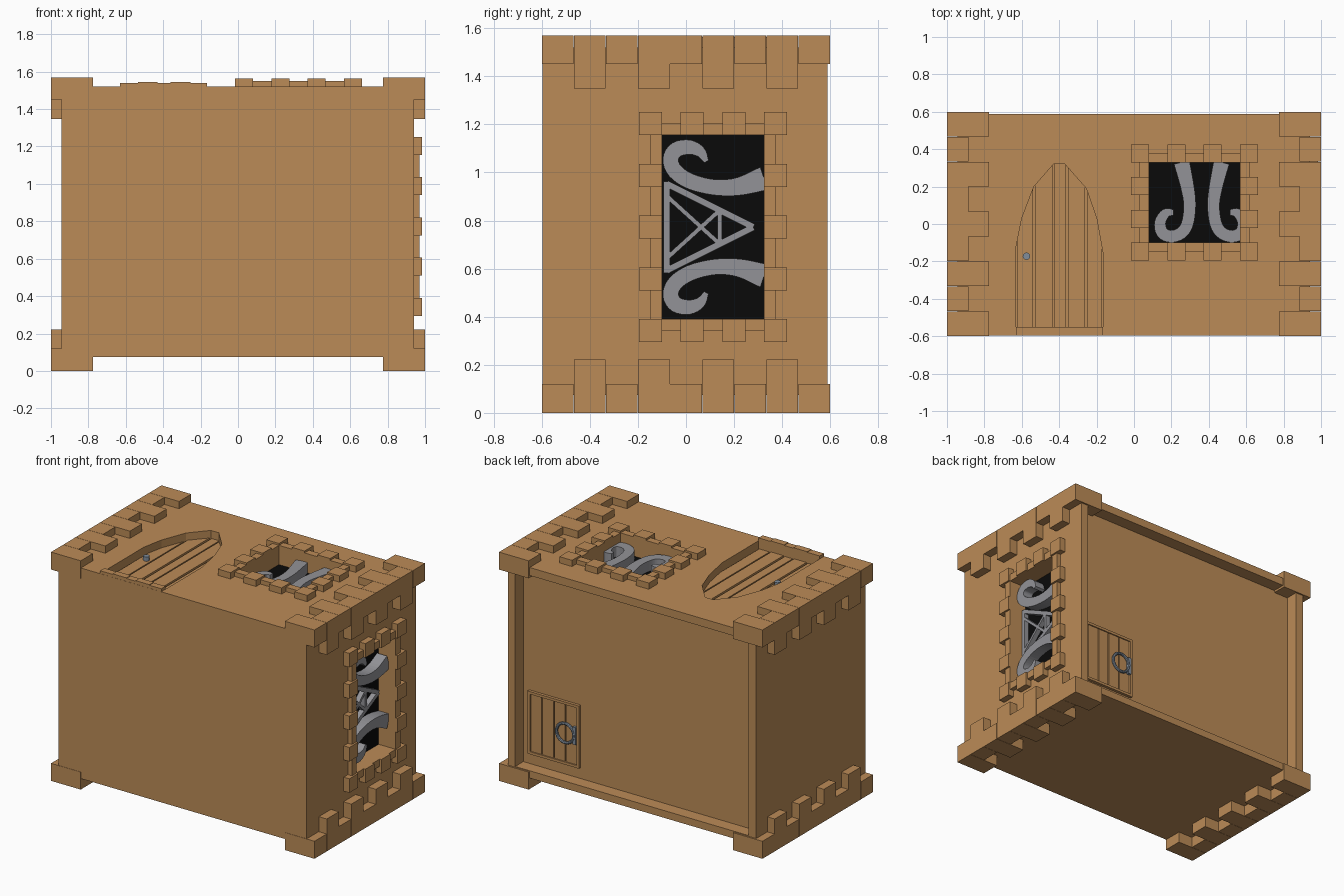
import bpy, bmesh, math
from mathutils import Vector

if "Cube" in bpy.data.objects:
    bpy.data.objects.remove(bpy.data.objects["Cube"])


def material(name, rgb):
    m = bpy.data.materials.new(name)
    m.diffuse_color = (*rgb, 1)
    m.use_nodes = True
    m.node_tree.nodes["Principled BSDF"].inputs["Base Color"].default_value = m.diffuse_color
    return m


STONE = material("warm_brown", (0.50, 0.26, 0.095))
IRON = material("iron_grey", (0.29, 0.29, 0.31))
STEEL = material("blue_steel", (0.22, 0.27, 0.33))
BLACK = material("window_black", (0.003, 0.003, 0.003))

# planes: (u, v, height) to world space
TOP = lambda u, v, h: (u, v, h)
RIGHT = lambda u, v, h: (h, u, v)
BACK = lambda u, v, h: (u, h, v)


def finish(name, bm, mat):
    bmesh.ops.recalc_face_normals(bm, faces=bm.faces[:])
    me = bpy.data.meshes.new(name)
    bm.to_mesh(me)
    bm.free()
    ob = bpy.data.objects.new(name, me)
    bpy.context.collection.objects.link(ob)
    me.materials.append(mat)
    return ob


def add_prism(bm, pts, h0, h1, plane):
    lo = [bm.verts.new(plane(u, v, h0)) for u, v in pts]
    hi = [bm.verts.new(plane(u, v, h1)) for u, v in pts]
    bm.faces.new(lo[::-1])
    bm.faces.new(hi)
    n = len(pts)
    for i in range(n):
        j = (i + 1) % n
        bm.faces.new((lo[i], lo[j], hi[j], hi[i]))


def rect(u0, u1, v0, v1):
    return [(u0, v0), (u1, v0), (u1, v1), (u0, v1)]


def parts(name, items, plane, mat):
    """items: list of (points, h0, h1) joined in one object"""
    bm = bmesh.new()
    for pts, h0, h1 in items:
        add_prism(bm, pts, h0, h1, plane)
    return finish(name, bm, mat)


def bar(a, b, w):
    a, b = Vector(a), Vector(b)
    d = (b - a).normalized() * w / 2
    n = Vector((-d.y, d.x))
    return [tuple(p) for p in (a - n, b - n, b + n, a + n)]


def ribbon(path, steps=4):
    """Outline of a curved band through (u, v, width) points"""
    P = [Vector(p) for p in path]
    P = [2 * P[0] - P[1]] + P + [2 * P[-1] - P[-2]]
    c = []
    for i in range(1, len(P) - 2):
        a, b, d, e = P[i - 1:i + 3]
        for k in range(steps):
            t = k / steps
            c.append(0.5 * (2 * b + (d - a) * t + (2 * a - 5 * b + 4 * d - e) * t * t
                            + (3 * b - a - 3 * d + e) * t ** 3))
    c.append(P[-2])
    left, right = [], []
    for i, p in enumerate(c):
        d = c[min(i + 1, len(c) - 1)] - c[max(i - 1, 0)]
        n = Vector((-d.y, d.x)).normalized() * p.z / 2
        left.append((p.x + n.x, p.y + n.y))
        right.append((p.x - n.x, p.y - n.y))
    return left + right[::-1]


# main block with recesses cut for the windows, the door and the back panel
ARCH = [(-0.63, -0.12), (-0.60, 0.03), (-0.535, 0.20), (-0.43, 0.32),
        (-0.37, 0.32), (-0.255, 0.19), (-0.20, 0.03), (-0.165, -0.16)]
body = parts("house_body", [(rect(-0.945, 0.94, -0.597, 0.588), 0.075, 1.52)], TOP, STONE)
cuts = [
    (rect(0.08, 0.567, -0.10, 0.33), 1.41, 1.7, TOP),
    (rect(-0.10, 0.325, 0.39, 1.155), 0.83, 1.2, RIGHT),
    (rect(-0.885, 0.885, 0.125, 1.465), 0.50, 0.8, BACK),
    ([(-0.63, -0.57)] + ARCH + [(-0.165, -0.57)], 1.445, 1.7, TOP),
]
for pts, h0, h1, plane in cuts:
    cutter = parts("cutter", [(pts, h0, h1)], plane, STONE)
    cutter.hide_render = True
    mod = body.modifiers.new("cut", "BOOLEAN")
    mod.operation, mod.solver, mod.object = "DIFFERENCE", "EXACT", cutter
    bpy.context.view_layer.objects.active = body
    bpy.ops.object.modifier_apply(modifier=mod.name)
    bpy.data.objects.remove(cutter)

# corner stones: nine alternating blocks along each of the four long edges
for sx in (-1, 1):
    for top in (False, True):
        items = []
        for i in range(9):
            y0 = -0.6 + i * 1.2 / 9 + 0.001
            lx, lz = ((0.225, 0.12), (0.115, 0.222))[i % 2]
            z0, z1 = (1.57 - lz, 1.57) if top else (0, lz)
            x0, x1 = sorted((sx, sx * (1 - lx)))
            items.append((rect(x0, x1, y0, y0 + 0.1315), z0, z1))
        parts(("upper" if top else "lower") + ("_right" if sx > 0 else "_left") + "_corner_stones",
              items, TOP, STONE)


def window_frame(name, u0, u1, v0, v1, nu, nv, base, plane):
    """Alternating large and small stones around an opening"""
    b, s = 0.096, 0.05
    items = []

    def side(lo, hi, n, make):
        pitch = (hi - lo + b) / (n - 1)
        for i in range(n):
            c = lo - b / 2 + i * pitch
            items.append((make(c - b / 2, c + b / 2, b), base - 0.02, base + 0.043))
            if i < n - 1:
                items.append((make(c + b / 2, c + pitch - b / 2, s), base - 0.02, base + 0.03))

    side(u0, u1, nu, lambda a, c, w: rect(a, c, v1, v1 + w))
    side(u0, u1, nu, lambda a, c, w: rect(a, c, v0 - w, v0))
    n_before = len(items)
    side(v0, v1, nv, lambda a, c, w: rect(u0 - w, u0, a, c))
    side(v0, v1, nv, lambda a, c, w: rect(u1, u1 + w, a, c))
    # the corner stones are already part of the rows above and below
    cols = [it for it in items[n_before:]
            if min(p[1] for p in it[0]) > v0 - 0.01 and max(p[1] for p in it[0]) < v1 + 0.01]
    parts(name, items[:n_before] + cols, plane, STONE)


window_frame("top_window_frame", 0.08, 0.567, -0.10, 0.33, 4, 4, 1.52, TOP)
window_frame("side_window_frame", -0.10, 0.325, 0.39, 1.155, 4, 5, 0.94, RIGHT)
parts("top_window_pane", [(rect(0.08, 0.567, -0.10, 0.33), 1.411, 1.418)], TOP, BLACK)
parts("side_window_pane", [(rect(-0.10, 0.325, 0.39, 1.155), 0.832, 0.84)], RIGHT, BLACK)

# iron scrolls in the top window
scroll = [(0.255, 0.33, 0.085), (0.285, 0.2, 0.072), (0.298, 0.1, 0.065), (0.285, 0.0, 0.065),
          (0.25, -0.05, 0.065), (0.195, -0.066, 0.065), (0.15, -0.045, 0.065),
          (0.14, 0.01, 0.06), (0.17, 0.058, 0.05), (0.21, 0.062, 0.03)]
mirrored = [(0.647 + 0.076 - u, v, w) for u, v, w in scroll]
parts("top_window_scrolls", [(ribbon(p), 1.415, 1.49) for p in (scroll, mirrored)], TOP, IRON)

# iron scrolls and triangular lattice in the side window
scroll = [(0.325, 0.975, 0.10), (0.22, 0.942, 0.075), (0.12, 0.938, 0.065), (0.02, 0.962, 0.065),
          (-0.045, 1.005, 0.065), (-0.064, 1.055, 0.065), (-0.04, 1.095, 0.065),
          (0.015, 1.105, 0.06), (0.06, 1.085, 0.045), (0.085, 1.045, 0.02)]
mirrored = [(u, 1.545 - v, w) for u, v, w in scroll]
parts("side_window_scrolls", [(ribbon(p), 0.835, 0.915) for p in (scroll, mirrored)], RIGHT, IRON)
c = 0.7725
bars = [bar((-0.08, c - 0.19), (-0.08, c + 0.19), 0.027), bar((0.14, c - 0.08), (0.14, c + 0.08), 0.02)]
for s in (-1, 1):
    bars.append(bar((-0.08, c + s * 0.18), (0.28, c), 0.027))
    bars.append(bar((-0.075, c + s * 0.125), (0.14, c - s * 0.07), 0.018))
parts("side_window_lattice", [(b, 0.835, 0.875) for b in bars], RIGHT, IRON)


# arched door of planks, with a doorstep
def arch_v(u):
    for (a, va), (b, vb) in zip(ARCH, ARCH[1:]):
        if a <= u <= b:
            return va + (vb - va) * (u - a) / (b - a)
    return ARCH[-1][1]


seams = [-0.63, -0.535, -0.43, -0.36, -0.255, -0.165]
planks, step = [], []
for i, (a, b) in enumerate(zip(seams, seams[1:])):
    a2, b2 = a + 0.006, b - 0.006
    curve = [a2] + [u for u, _ in ARCH if a2 < u < b2] + [b2]
    planks.append(([(b2, -0.55), (a2, -0.55)] + [(u, arch_v(u)) for u in curve],
                   1.435, 1.466 + 0.003 * (i % 2)))
    step.append((rect(a, b, -0.596, -0.55), 1.43, 1.54 + 0.004 * (i % 2)))
parts("arched_door", planks, TOP, STONE)
parts("doorstep", step, TOP, STONE)
knob = [(-0.575 + 0.02 * math.cos(k * math.pi / 6), -0.172 + 0.02 * math.sin(k * math.pi / 6))
        for k in range(12)]
parts("door_knob", [(knob, 1.46, 1.495)], TOP, STEEL)

# small plank door with a border on the back panel
x0, x1, z0, z1 = 0.45, 0.84, 0.20, 0.63
e = 0.018
items = [(rect(x0, x0 + e, z0, z1), 0.49, 0.52), (rect(x1 - e, x1, z0, z1), 0.49, 0.52),
         (rect(x0 + e, x1 - e, z0, z0 + e), 0.49, 0.52), (rect(x0 + e, x1 - e, z1 - e, z1), 0.49, 0.52)]
w = (x1 - x0 - 2 * e) / 4
for i in range(4):
    u = x0 + e + i * w
    items.append((rect(u + 0.004, u + w - 0.004, z0 + e, z1 - e), 0.49, 0.512))
parts("small_back_door", items, BACK, STONE)
parts("handle_plate", [(rect(0.468, 0.492, 0.36, 0.48), 0.50, 0.53)], BACK, STEEL)
bpy.ops.mesh.primitive_torus_add(location=(0.55, 0.525, 0.42), rotation=(math.pi / 2, 0, 0),
                                 major_radius=0.066, minor_radius=0.01,
                                 major_segments=20, minor_segments=8)
ring = bpy.context.object
ring.name = "handle_ring"
ring.data.materials.append(STEEL)
